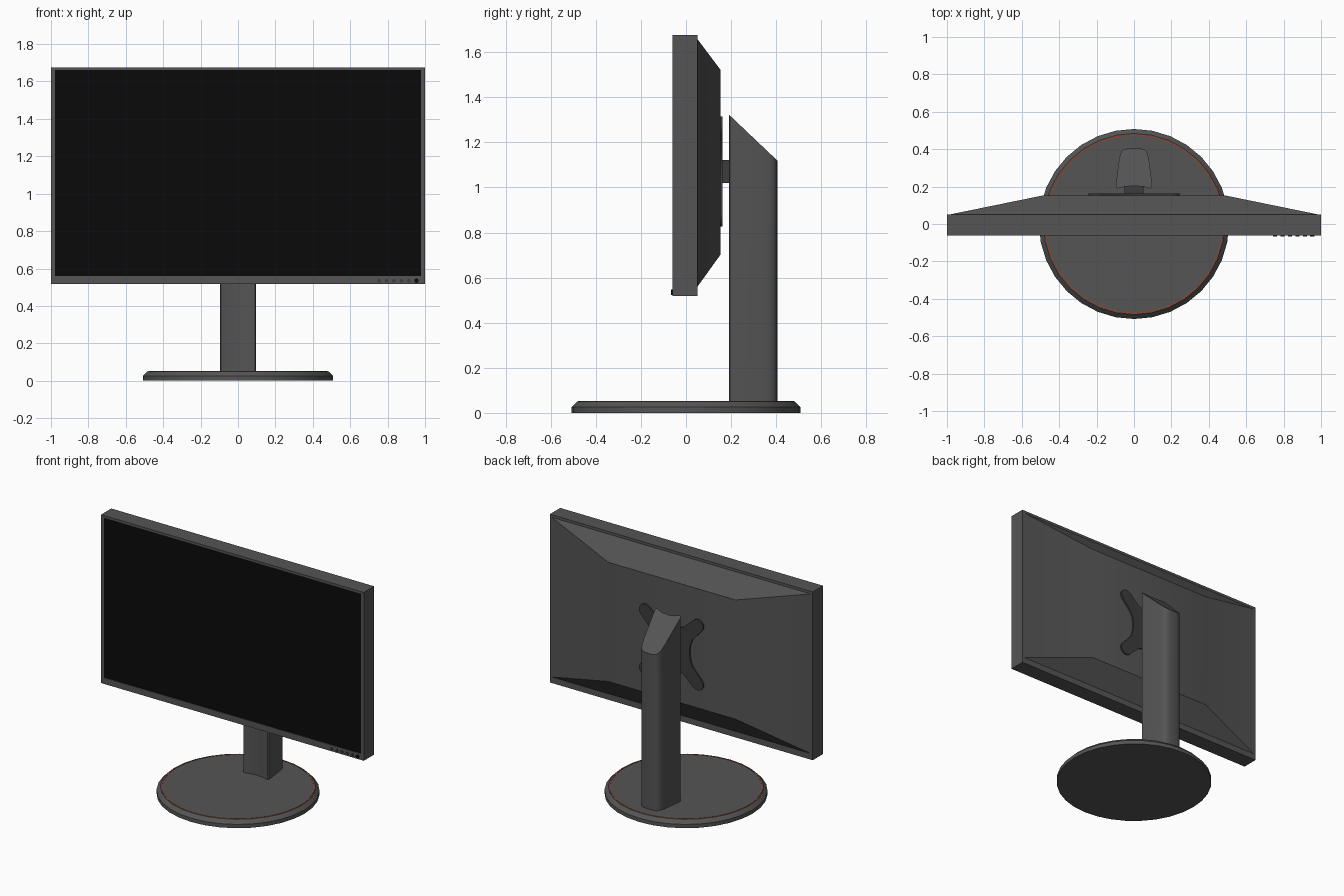
import bpy, bmesh, math
from mathutils import Matrix

if "Cube" in bpy.data.objects:
    bpy.data.objects.remove(bpy.data.objects["Cube"])


def material(name, r, g, b):
    m = bpy.data.materials.new(name)
    m.diffuse_color = (r, g, b, 1)
    m.use_nodes = True
    m.node_tree.nodes["Principled BSDF"].inputs["Base Color"].default_value = m.diffuse_color
    return m


GREY = material("dark_grey", 0.09, 0.09, 0.09)
DARK = material("charcoal", 0.045, 0.045, 0.045)
BLACK = material("black", 0.003, 0.003, 0.003)
RUST = material("rust", 0.25, 0.06, 0.03)


def finish(name, bm, mat, smooth=True):
    bmesh.ops.recalc_face_normals(bm, faces=bm.faces)
    me = bpy.data.meshes.new(name)
    bm.to_mesh(me)
    bm.free()
    ob = bpy.data.objects.new(name, me)
    bpy.context.collection.objects.link(ob)
    me.materials.append(mat)
    if smooth:
        bpy.ops.object.select_all(action='DESELECT')
        ob.select_set(True)
        bpy.context.view_layer.objects.active = ob
        bpy.ops.object.shade_smooth_by_angle(angle=math.radians(30))
    return ob


def loft(name, loops, mat, smooth=True):
    """Skin a list of equal-length closed loops and cap both ends."""
    bm = bmesh.new()
    rings = [[bm.verts.new(p) for p in lp] for lp in loops]
    n = len(rings[0])
    for a, b in zip(rings, rings[1:]):
        for i in range(n):
            j = (i + 1) % n
            bm.faces.new((a[i], a[j], b[j], b[i]))
    bm.faces.new(rings[0])
    bm.faces.new(rings[-1])
    return finish(name, bm, mat, smooth)


def rect(x, z0, z1, y):
    return [(-x, y, z0), (x, y, z0), (x, y, z1), (-x, y, z1)]


def circle(r, z, n=32):
    return [(r * math.cos(2 * math.pi * i / n), r * math.sin(2 * math.pi * i / n), z)
            for i in range(n)]


# Monitor housing: recessed front, straight rim, tapered back
loft("monitor_housing", [rect(0.979, 0.561, 1.661, -0.053),
                         rect(0.979, 0.561, 1.661, -0.061),
                         rect(1.0, 0.518, 1.676, -0.061),
                         rect(1.0, 0.518, 1.676, 0.051),
                         rect(0.985, 0.56, 1.658, 0.051),
                         rect(0.485, 0.702, 1.522, 0.153)], GREY)

# Display panel
loft("screen", [rect(0.979, 0.561, 1.661, -0.057),
                rect(0.979, 0.561, 1.661, -0.052)], BLACK, False)

# Control buttons along the lower bezel, power button last
for i in range(6):
    bm = bmesh.new()
    bmesh.ops.create_cone(bm, cap_ends=True, segments=16, depth=0.012,
                          radius1=0.012 if i == 5 else 0.01,
                          radius2=0.012 if i == 5 else 0.01)
    bm.transform(Matrix.Translation((0.754 + 0.04 * i, -0.061, 0.535))
                 @ Matrix.Rotation(math.pi / 2, 4, 'X'))
    finish("power_button" if i == 5 else f"button_{i + 1}", bm,
           BLACK if i == 5 else DARK)

# Four-armed mounting bracket with rounded arm ends
outline = []
for q in range(4):
    quarter = [(0.14, 0), (0.145, 0.05), (0.162, 0.092)]
    quarter += [(0.2 + 0.044 * math.cos(math.radians(a)), 0.2 + 0.044 * math.sin(math.radians(a)))
                for a in range(-45, 136, 20)]
    quarter += [(0.092, 0.162), (0.05, 0.145)]
    c, s = round(math.cos(q * math.pi / 2)), round(math.sin(q * math.pi / 2))
    outline += [(x * c - z * s, x * s + z * c) for x, z in quarter]
loft("mount_bracket", [[(x, y, 1.071 + z) for x, z in outline] for y in (0.15, 0.163)], DARK)

# Short arm joining bracket and column
loft("mount_arm", [rect(0.052, 1.019, 1.121, y) for y in (0.155, 0.23)], DARK, False)

# Stand column: tapered rounded section, slightly hollow front, slanted top
half = [(0.05, 0.2), (0.078, 0.192), (0.09, 0.19), (0.097, 0.196), (0.097, 0.21),
        (0.08, 0.345), (0.074, 0.372), (0.065, 0.39), (0.052, 0.4), (0.03, 0.404)]
section = [(0, 0.204)] + half + [(0, 0.405)] + [(-x, y) for x, y in reversed(half)]
loft("stand_column", [[(x, y, 0.045) for x, y in section],
                      [(x, y, 1.324 - 0.95 * (y - 0.19)) for x, y in section]], GREY)

# Round base with chamfered edge
loft("base", [circle(0.508, 0), circle(0.508, 0.026), circle(0.484, 0.05)], GREY)

# Thin coloured trim ring on the base
bm = bmesh.new()
rings = [[bm.verts.new(p) for p in circle(r, z, 64)]
         for r, z in ((0.472, 0.048), (0.472, 0.052), (0.479, 0.052), (0.479, 0.048))]
for k in range(4):
    a, b = rings[k], rings[(k + 1) % 4]
    for i in range(64):
        j = (i + 1) % 64
        bm.faces.new((a[i], a[j], b[j], b[i]))
finish("base_trim_ring", bm, RUST)
